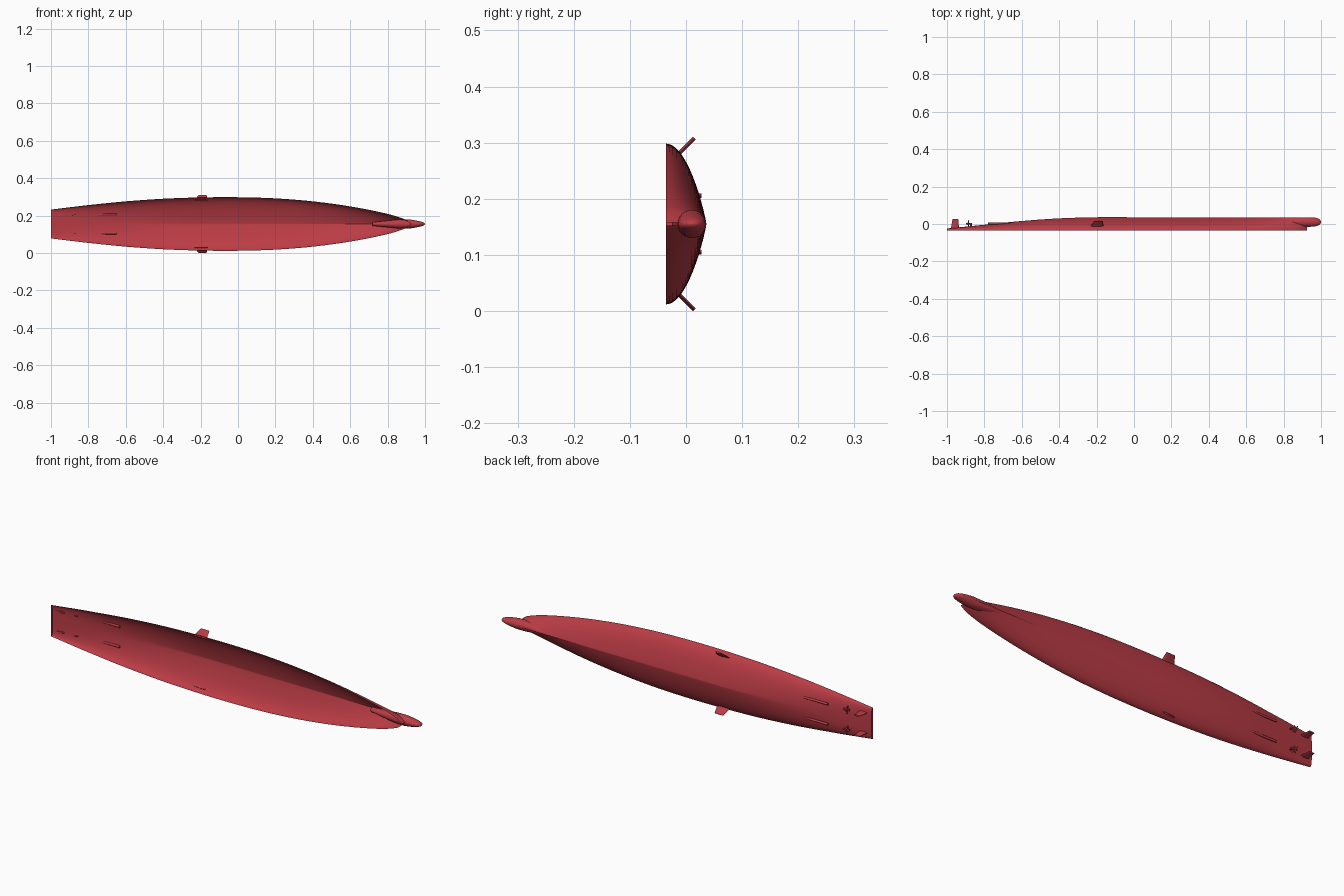
import bpy, bmesh, math
from mathutils import Vector

if "Cube" in bpy.data.objects:
    bpy.data.objects.remove(bpy.data.objects["Cube"])

ZC = 0.155      # centreline height (hull lies on its side)
DECK = -0.036   # y of the open deck edge

red = bpy.data.materials.new("hull_red")
red.diffuse_color = (0.5, 0.045, 0.06, 1)
red.use_nodes = True
red.node_tree.nodes["Principled BSDF"].inputs["Base Color"].default_value = red.diffuse_color


def curve(points, x):
    """Smooth interpolation through (x, value) points."""
    n = len(points)

    def slope(i):
        a, b = points[max(i - 1, 0)], points[min(i + 1, n - 1)]
        return (b[1] - a[1]) / (b[0] - a[0])
    for i in range(n - 1):
        (x0, v0), (x1, v1) = points[i], points[i + 1]
        if x <= x1 + 1e-9:
            h = x1 - x0
            t = (x - x0) / h
            return ((2*t**3 - 3*t*t + 1) * v0 + (t**3 - 2*t*t + t) * h * slope(i)
                    + (3*t*t - 2*t**3) * v1 + (t**3 - t*t) * h * slope(i + 1))
    return points[-1][1]


def finish(bm, name, smooth=True):
    bmesh.ops.recalc_face_normals(bm, faces=bm.faces)
    me = bpy.data.meshes.new(name)
    bm.to_mesh(me)
    bm.free()
    ob = bpy.data.objects.new(name, me)
    bpy.context.collection.objects.link(ob)
    me.materials.append(red)
    if smooth:
        bpy.context.view_layer.objects.active = ob
        ob.select_set(True)
        bpy.ops.object.shade_smooth_by_angle(angle=math.radians(40))
        ob.select_set(False)
    return ob


def loft(bm, rings, closed):
    """Skin a list of equal-length point rings."""
    rows = [[bm.verts.new(p) for p in r] for r in rings]
    n = len(rows[0])
    for a, b in zip(rows, rows[1:]):
        for j in range(n if closed else n - 1):
            k = (j + 1) % n
            bm.faces.new((a[j], a[k], b[k], b[j]))
    return rows


# Hull: open shell lofted from beam, keel and section-fullness curves
beam = [(-1, .077), (-.8, .101), (-.6, .121), (-.4, .135), (-.2, .142), (0, .143),
        (.2, .137), (.4, .121), (.6, .094), (.8, .054), (.9, .022), (.925, .003)]
keel = [(-1, -.024), (-.8, -.004), (-.6, .016), (-.4, .030), (-.2, .036), (0, .036),
        (.5, .036), (.925, .036)]
full = [(-1, .5), (-.8, .85), (-.5, 1.3), (-.2, 1.75), (.1, 1.8), (.925, 2.0)]
rings = []
N, S = 72, 36
for i in range(N + 1):
    x = -1 + 1.925 * i / N
    w, k, a = curve(beam, x), curve(keel, x), curve(full, x)
    ring = []
    for j in range(S + 1):
        th = math.pi * j / S
        c, s = math.cos(th), max(math.sin(th), 0)
        z = math.copysign(abs(c) ** a, c) * w
        ring.append((x, DECK + (k - DECK) * s ** min(1, a + .1), ZC + z))
    rings.append(ring)
bm = bmesh.new()
rows = loft(bm, rings, False)
bm.faces.new(rows[0])   # transom
finish(bm, "hull")

# Bulbous bow: tapering rings with a rounded nose
bm = bmesh.new()
rings = []
for x, yc, ry, rz in [(.72, .020, .014, .010), (.80, .014, .021, .018), (.86, .011, .0245, .024),
                      (.91, .0105, .0255, .025), (.94, .0105, .0255, .021), (.965, .0105, .024, .016),
                      (.985, .0105, .019, .011), (.996, .0105, .011, .006), (1.0, .0105, .002, .001)]:
    rings.append([(x, yc + ry * math.cos(t), ZC + rz * math.sin(t))
                  for t in [2 * math.pi * j / 24 for j in range(24)]])
rows = loft(bm, rings, True)
bm.faces.new(rows[-1])
finish(bm, "bulbous_bow")


def foil(name, root, tip, chord_root, chord_tip, thick, normal):
    """Tapered foil blade from root to tip, chord along x."""
    nrm = Vector(normal).normalized()
    rings = []
    for p, ch in ((root, chord_root), (tip, chord_tip)):
        rings.append([Vector(p) + Vector((ch * u, 0, 0)) + nrm * thick * v
                      for u, v in ((.5, 0), (.3, .45), (.05, .5), (-.5, .1),
                                   (-.5, -.1), (.05, -.5), (.3, -.45))])
    bm = bmesh.new()
    for row in loft(bm, rings, True):
        bm.faces.new(row)
    finish(bm, name, False)


def tube(name, a, b, r):
    a, b = Vector(a), Vector(b)
    d = b - a
    bm = bmesh.new()
    bmesh.ops.create_cone(bm, cap_ends=True, segments=16, radius1=r, radius2=r, depth=d.length)
    bmesh.ops.rotate(bm, verts=bm.verts, matrix=d.to_track_quat('Z', 'Y').to_matrix())
    bmesh.ops.translate(bm, verts=bm.verts, vec=(a + b) / 2)
    finish(bm, name)


for s, side in ((1, "upper"), (-1, "lower")):
    zs = ZC + s * .05
    # Stabiliser fin
    foil(side + "_stabiliser_fin", (-.198, -.014, ZC + s * .124), (-.19, .015, ZC + s * .153),
         .07, .046, .007, (0, 1, -s))
    # Shaft bossing, propeller and its bracket
    tube(side + "_shaft", (-.65, .002, zs), (-.78, .003, zs), .0055)
    tube(side + "_propeller_hub", (-.865, .002, zs), (-.897, .002, zs), .004)
    foil(side + "_bracket", (-.872, -.022, zs), (-.872, .002, zs), .012, .010, .004, (0, 0, 1))
    for k in range(4):
        t = math.pi / 2 * k + .2
        d = Vector((0, math.cos(t), math.sin(t)))
        foil(f"{side}_propeller_blade_{k}", Vector((-.886, .002, zs)) + d * .003,
             Vector((-.886, .002, zs)) + d * .018, .006, .005, .008,
             d.cross(Vector((1, 0, 0))))
    # Rudder
    foil(side + "_rudder", (-.957, -.026, zs), (-.955, .028, zs), .044, .03, .008, (0, 0, 1))
